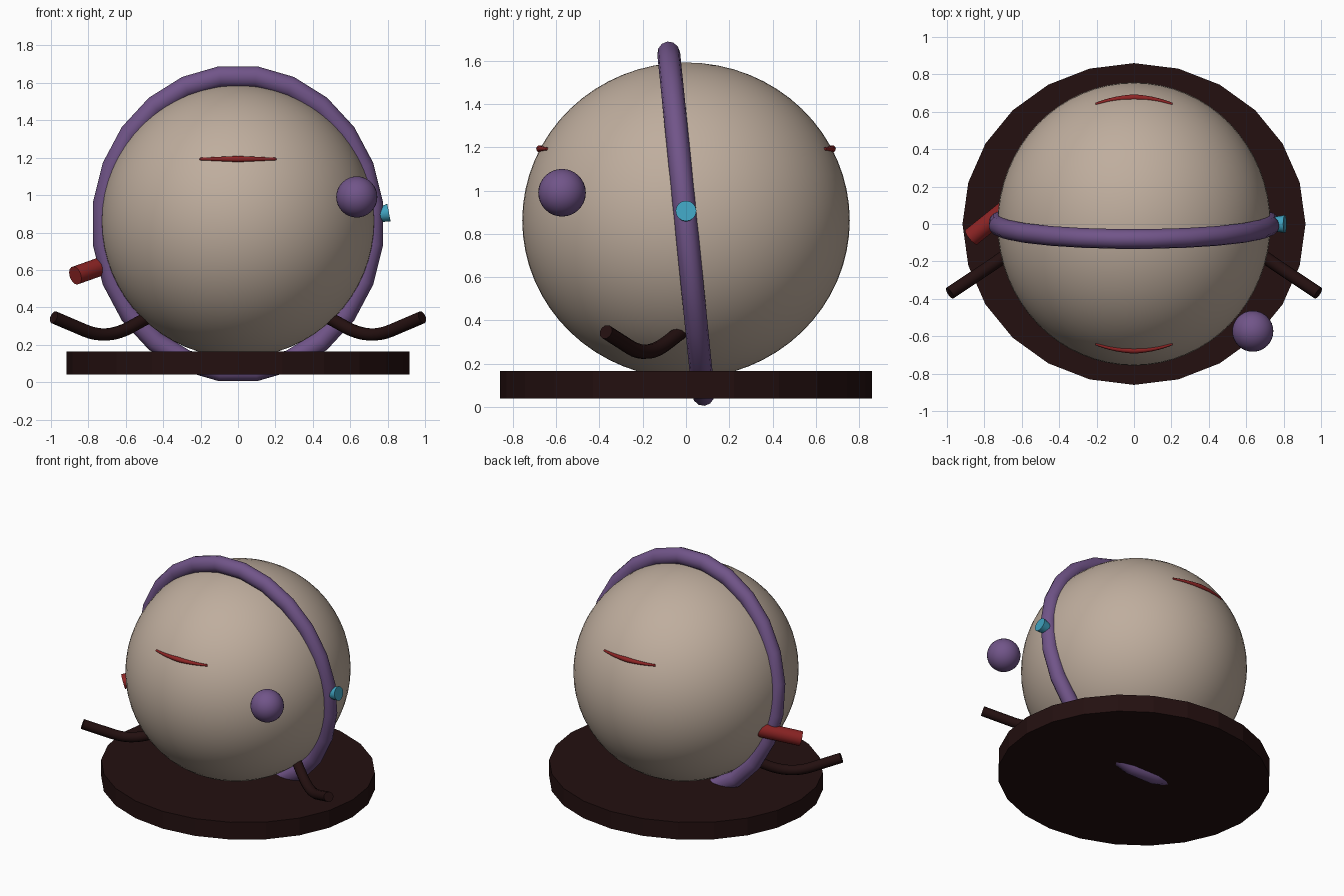
import bpy, math
from mathutils import Vector, Matrix

if "Cube" in bpy.data.objects:
    bpy.data.objects.remove(bpy.data.objects["Cube"])


def material(name, rgb):
    m = bpy.data.materials.new(name)
    m.diffuse_color = (*rgb, 1)
    m.use_nodes = True
    m.node_tree.nodes["Principled BSDF"].inputs["Base Color"].default_value = m.diffuse_color
    return m


TAN = material("warm beige", (0.52, 0.42, 0.34))
PURPLE = material("muted purple", (0.165, 0.09, 0.25))
DARK = material("dark brown", (0.017, 0.005, 0.005))
RED = material("deep red", (0.27, 0.018, 0.018))
CYAN = material("sky cyan", (0.05, 0.36, 0.52))


def finish(name, mat, smooth=True):
    o = bpy.context.object
    o.name = name
    o.data.materials.append(mat)
    bpy.ops.object.transform_apply(location=False, rotation=True, scale=True)
    if smooth:
        bpy.ops.object.shade_smooth_by_angle(angle=math.radians(40))
    return o


def ball(name, loc, radii, mat, segs, rings):
    bpy.ops.mesh.primitive_uv_sphere_add(segments=segs, ring_count=rings, radius=1, location=loc)
    bpy.context.object.scale = radii
    return finish(name, mat)


def rod(name, a, b, ra, rb, mat, sides=16):
    a, b = Vector(a), Vector(b)
    bpy.ops.mesh.primitive_cone_add(vertices=sides, radius1=ra, radius2=rb,
                                    depth=(b - a).length, location=(a + b) / 2)
    bpy.context.object.rotation_euler = (b - a).to_track_quat('Z', 'Y').to_euler()
    return finish(name, mat)


def tube(name, points, radii, bevel, mat):
    cu = bpy.data.curves.new(name, 'CURVE')
    cu.dimensions = '3D'
    cu.bevel_depth = bevel
    cu.bevel_resolution = 3
    cu.use_fill_caps = True
    sp = cu.splines.new('POLY')
    sp.points.add(len(points) - 1)
    for p, co, r in zip(sp.points, points, radii):
        p.co = (*co, 1)
        p.radius = r
    o = bpy.data.objects.new(name, cu)
    bpy.context.collection.objects.link(o)
    bpy.ops.object.select_all(action='DESELECT')
    o.select_set(True)
    bpy.context.view_layer.objects.active = o
    bpy.ops.object.convert(target='MESH')
    return finish(name, mat)


# Body
C, R = Vector((0, 0, 0.862)), Vector((0.73, 0.757, 0.73))
ball("body", C, R, TAN, 64, 32)

# Round base plate
bpy.ops.mesh.primitive_cylinder_add(vertices=24, radius=1, depth=0.125, location=(0, 0, 0.1025),
                                    rotation=(0, 0, math.radians(90)))
bpy.context.object.scale = (0.86, 0.917, 1)
finish("base", DARK, smooth=False)

# Tilted hoop around the body
bpy.ops.mesh.primitive_torus_add(major_segments=24, minor_segments=12,
                                 major_radius=0.73, minor_radius=0.053)
hoop = bpy.context.object
hoop.data.transform(Matrix.Rotation(math.radians(7.5), 4, 'Z'))
hoop.data.transform(Matrix.Rotation(math.radians(90), 4, 'X'))
hoop.data.transform(Matrix.Diagonal((1, 1, 1.09, 1)))
hoop.data.transform(Matrix.Rotation(math.radians(5.8), 4, 'X'))
hoop.location = (0, 0, 0.847)
finish("hoop", PURPLE)

# Loose ball at the front right
ball("side_ball", (0.635, -0.573, 0.99), (0.11, 0.11, 0.11), PURPLE, 32, 16)

# Flared knob and slanted peg
rod("knob", (0.65, 0, 0.875), (0.807, 0, 0.906), 0.024, 0.048, CYAN)
rod("peg", (-0.645, 0.11, 0.65), (-0.87, -0.07, 0.57), 0.05, 0.05, RED)

# Bent arms, rounded at the elbow
shoulder, elbow, hand = Vector((0.42, 0.02, 0.38)), Vector((0.70, -0.18, 0.225)), Vector((0.985, -0.37, 0.347))
a, b = elbow.lerp(shoulder, 0.45), elbow.lerp(hand, 0.42)
path = [shoulder] + [a.lerp(elbow, t / 8).lerp(elbow.lerp(b, t / 8), t / 8) for t in range(9)] + [hand]
for side, s in (("right", 1), ("left", -1)):
    tube("arm_" + side, [(p.x * s, p.y, p.z) for p in path], [1] * len(path), 0.034, DARK)

# Thin tapered slits on the front and back
for side, s in (("front", -1), ("back", 1)):
    pts, rad = [], []
    for i in range(-8, 9):
        x, z = 0.205 * i / 8, 1.193
        y = R.y * math.sqrt(1 - (x / R.x) ** 2 - ((z - C.z) / R.z) ** 2)
        pts.append((x, s * (y + 0.001), z))
        rad.append(1 - 0.6 * abs(i) / 8)
    tube("slit_" + side, pts, rad, 0.017, RED)
